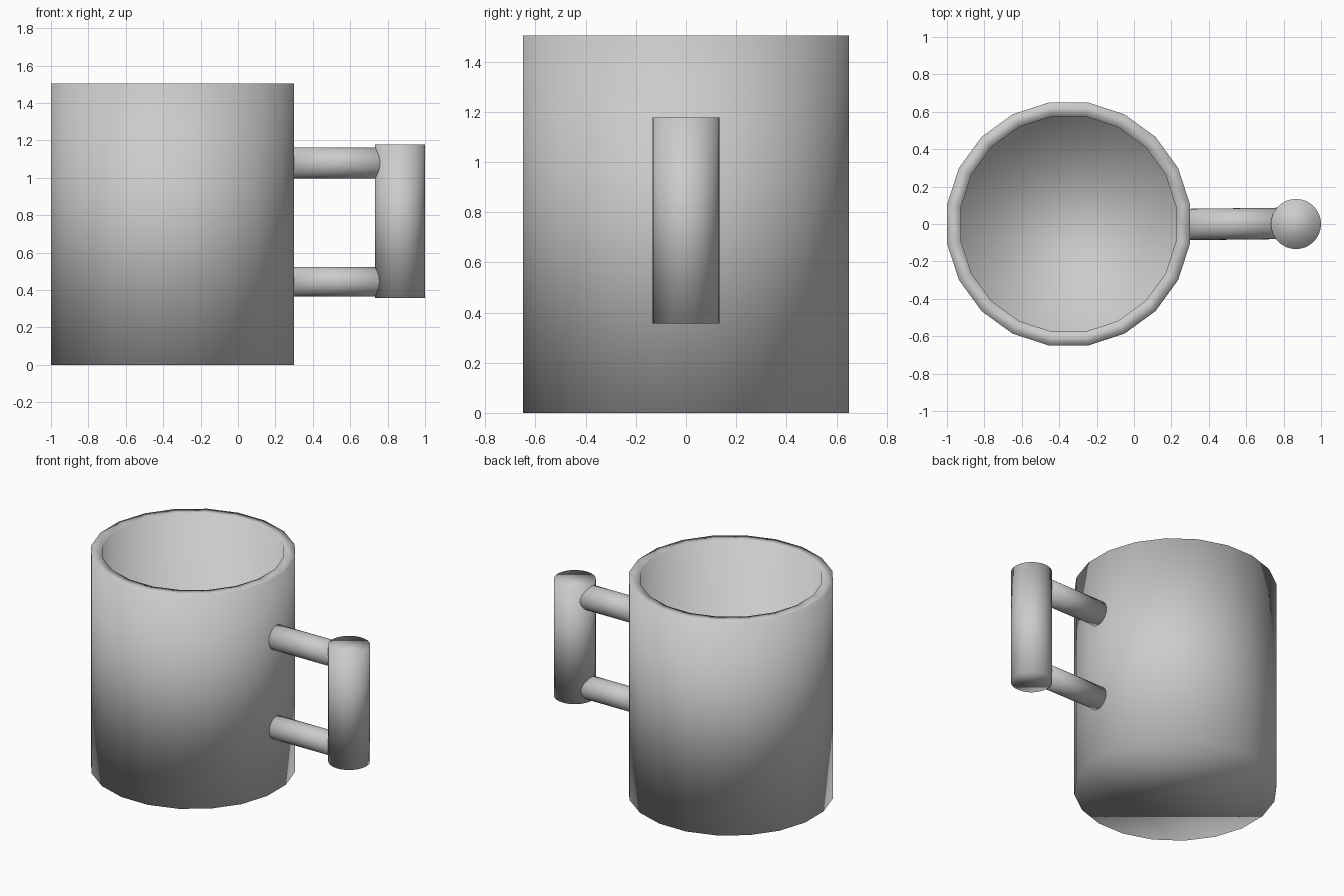
import bpy, bmesh
from math import pi, cos
from mathutils import Matrix, Vector

cube = bpy.data.objects.get("Cube")
if cube:
    bpy.data.objects.remove(cube, do_unlink=True)

grey = bpy.data.materials.new("plain_grey")
grey.use_nodes = True
grey.diffuse_color = (0.6, 0.6, 0.6, 1)
grey.node_tree.nodes["Principled BSDF"].inputs["Base Color"].default_value = grey.diffuse_color


def finish(name, bm):
    for face in bm.faces:
        face.smooth = True
    mesh = bpy.data.meshes.new(name)
    bm.to_mesh(mesh)
    bm.free()
    mesh.materials.append(grey)
    obj = bpy.data.objects.new(name, mesh)
    bpy.context.collection.objects.link(obj)
    return obj


def add_cylinder(bm, start, end, radius, sides, turn=0.0):
    start, end = Vector(start), Vector(end)
    axis = end - start
    matrix = (Matrix.Translation((start + end) / 2)
              @ axis.to_track_quat("Z", "Y").to_matrix().to_4x4()
              @ Matrix.Rotation(turn, 4, "Z"))
    bmesh.ops.create_cone(bm, cap_ends=True, segments=sides, radius1=radius,
                          radius2=radius, depth=axis.length, matrix=matrix)


# Mug body: a faceted cylinder hollowed from its top face
SIDES, HEIGHT, WALL, FLOOR = 20, 1.505, 0.075, 0.075
CENTRE_X, RADIUS = -0.35, 0.65
bm = bmesh.new()
add_cylinder(bm, (CENTRE_X, 0, 0), (CENTRE_X, 0, HEIGHT),
             RADIUS / cos(pi / SIDES), SIDES, pi / SIDES)
top = max(bm.faces, key=lambda f: f.calc_center_median().z)
bmesh.ops.inset_region(bm, faces=[top], thickness=WALL, use_even_offset=True)
well = bmesh.ops.extrude_face_region(bm, geom=[top])
bmesh.ops.translate(bm, vec=(0, 0, FLOOR - HEIGHT),
                    verts=[v for v in well["geom"] if isinstance(v, bmesh.types.BMVert)])
if top.is_valid:
    bmesh.ops.delete(bm, geom=[top], context="FACES_ONLY")
bmesh.ops.recalc_face_normals(bm, faces=bm.faces)
finish("mug_body", bm)

# Upright grip
GRIP_X = 0.866
bm = bmesh.new()
add_cylinder(bm, (GRIP_X, 0, 0.357), (GRIP_X, 0, 1.177), 0.134, 32)
finish("handle_grip", bm)

# Two bars joining the grip to the body
for name, z, radius in (("upper_handle_bar", 1.079, 0.084),
                        ("lower_handle_bar", 0.445, 0.079)):
    bm = bmesh.new()
    add_cylinder(bm, (0.26, -0.003, z), (0.85, 0.004, z), radius, 32)
    finish(name, bm)
